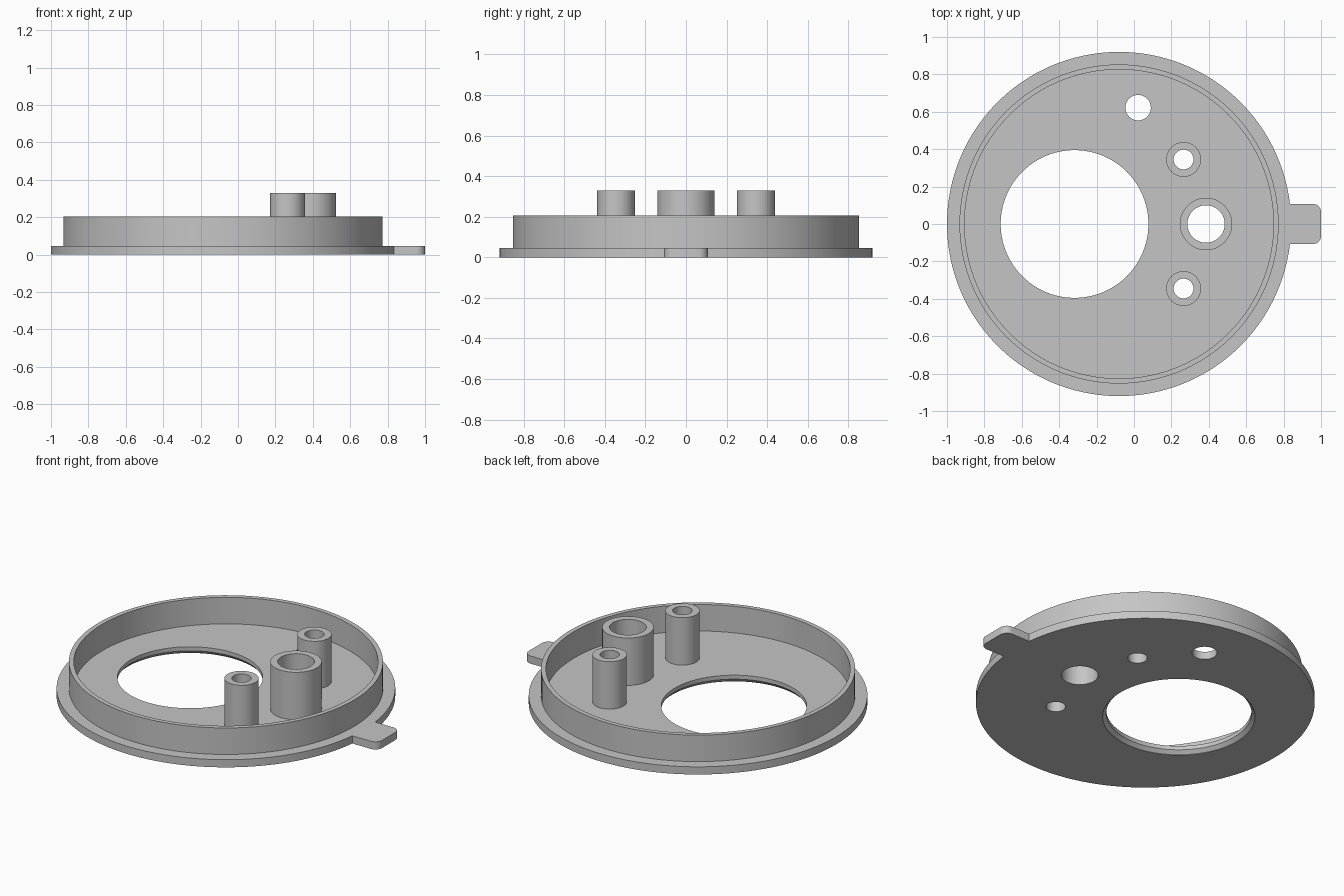
import bpy, bmesh
from math import sin, cos, pi, asin

cube = bpy.data.objects.get("Cube")
if cube:
    bpy.data.objects.remove(cube, do_unlink=True)

grey = bpy.data.materials.new("plain grey")
grey.use_nodes = True
COLOUR = (0.56, 0.56, 0.56, 1)
grey.diffuse_color = COLOUR
grey.node_tree.nodes["Principled BSDF"].inputs["Base Color"].default_value = COLOUR

CX, R, T = -0.08, 0.92, 0.046        # plate centre, radius, thickness
RIM_TOP, POST_TOP = 0.205, 0.33


def finish(name, bm):
    mesh = bpy.data.meshes.new(name)
    bm.to_mesh(mesh)
    bm.free()
    mesh.materials.append(grey)
    obj = bpy.data.objects.new(name, mesh)
    bpy.context.collection.objects.link(obj)
    return obj


def smooth(obj):
    bpy.ops.object.select_all(action='DESELECT')
    obj.select_set(True)
    bpy.context.view_layer.objects.active = obj
    bpy.ops.object.shade_smooth_by_angle(angle=pi / 6)


def lathe(bm, profile, x, y, segs, capped=False):
    """Spin a (radius, height) profile, listed with its outside climbing."""
    rings = [[bm.verts.new((x + r * cos(2 * pi * j / segs), y + r * sin(2 * pi * j / segs), z))
              for j in range(segs)] for r, z in profile]
    for low, high in zip(rings, rings[1:]):
        for j in range(segs):
            k = (j + 1) % segs
            bm.faces.new((low[j], low[k], high[k], high[j]))
    if capped:
        bm.faces.new(rings[0][::-1])
        bm.faces.new(rings[-1])


def tube(name, x, y, outer, inner, top, segs):
    bm = bmesh.new()
    lathe(bm, [(outer, T), (outer, top), (inner, top), (inner, T)], x, y, segs)
    smooth(finish(name, bm))


# Base plate outline: a disc with a rounded tab on its left side
half, corner = 0.108, 0.045
start = asin(half / R)
outline = [(CX + R * cos(a), R * sin(a))
           for a in (start + (2 * pi - 2 * start) * i / 120 for i in range(121))]
for sign in (-1, 1):
    for i in range(9):
        a = pi / 2 * (i / 8 - (1 if sign < 0 else 0))
        outline.append((1 - corner + corner * cos(a), sign * (half - corner) + corner * sin(a)))
bm = bmesh.new()
bottom = bm.faces.new([bm.verts.new((x, y, 0)) for x, y in outline])
up = bmesh.ops.extrude_face_region(bm, geom=[bottom], use_keep_orig=True)
bmesh.ops.translate(bm, vec=(0, 0, T), verts=[v for v in up["geom"] if isinstance(v, bmesh.types.BMVert)])
bmesh.ops.recalc_face_normals(bm, faces=bm.faces)
plate = finish("base_plate", bm)

# Posts: x, y, outer radius, bore radius
posts = {"large_post": (0.385, 0, 0.14, 0.1),
         "back_post": (0.265, 0.345, 0.093, 0.053),
         "front_post": (0.265, -0.345, 0.093, 0.053)}

# Holes through the plate; the big opening is chamfered underneath
bm = bmesh.new()
lathe(bm, [(0.414, -0.1), (0.414, 0.002), (0.395, 0.022), (0.395, 0.1)], -0.318, 0, 96, True)
for x, y, r in [p[:2] + p[3:] for p in posts.values()] + [(0.022, 0.622, 0.068)]:
    lathe(bm, [(r, -0.1), (r, 0.1)], x, y, 48, True)
cutter = finish("hole_cutter", bm)
cutter.hide_render = True
cut = plate.modifiers.new("holes", 'BOOLEAN')
cut.operation, cut.solver, cut.object = 'DIFFERENCE', 'EXACT', cutter
bpy.context.view_layer.objects.active = plate
bpy.ops.object.modifier_apply(modifier=cut.name)
bpy.data.objects.remove(cutter, do_unlink=True)
smooth(plate)

# Upright rim and hollow posts
tube("rim_wall", CX, 0, 0.853, 0.826, RIM_TOP, 120)
for name, (x, y, outer, inner) in posts.items():
    tube(name, x, y, outer, inner, POST_TOP, 48)
